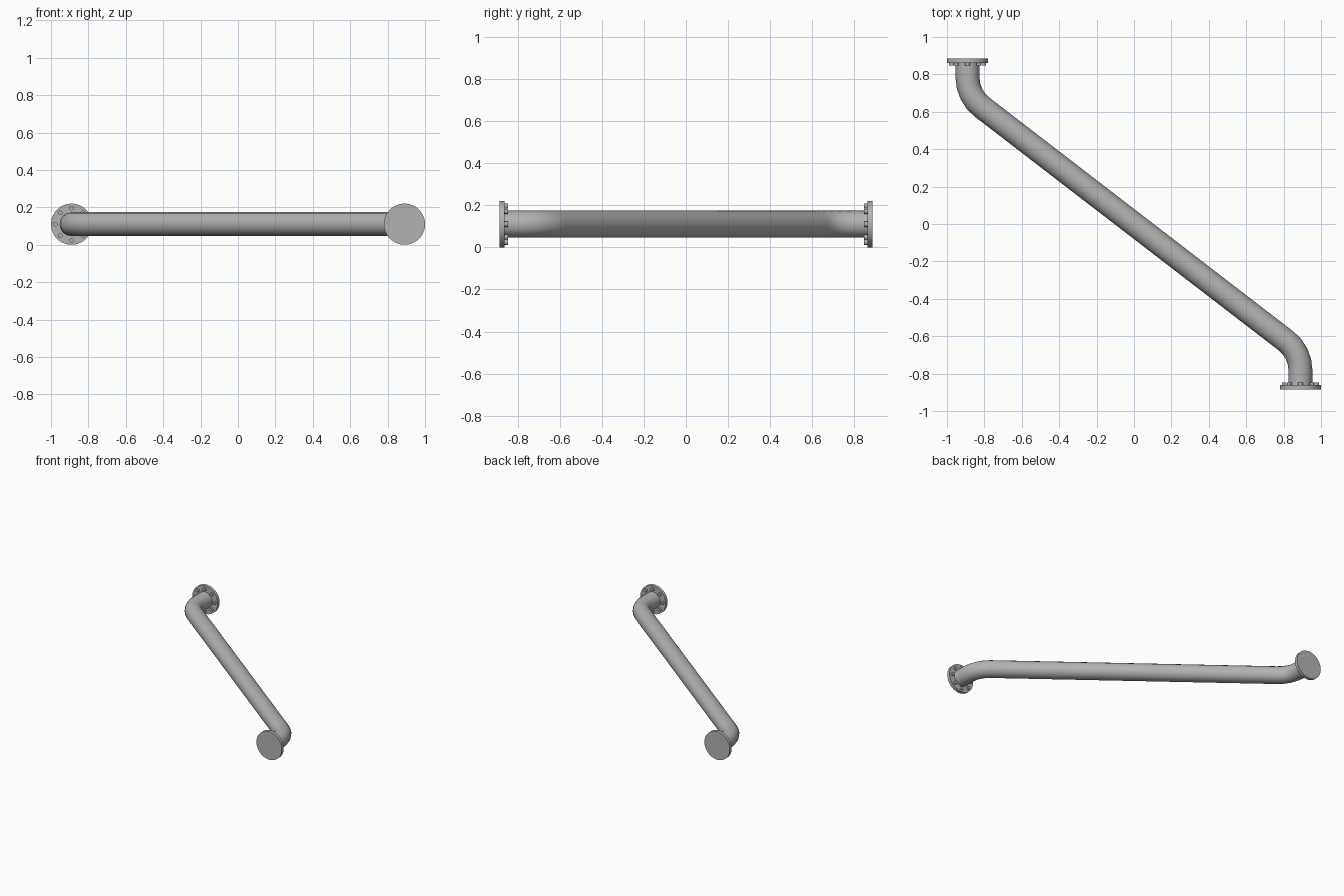
import bpy
import bmesh
import math
from mathutils import Matrix, Vector

cube = bpy.data.objects.get("Cube")
if cube:
    bpy.data.objects.remove(cube, do_unlink=True)

steel = bpy.data.materials.new("grey_steel")
steel.use_nodes = True
COLOUR = (0.45, 0.45, 0.45, 1)
steel.diffuse_color = COLOUR
steel.node_tree.nodes["Principled BSDF"].inputs["Base Color"].default_value = COLOUR

END_X, END_Y, MID_Z = 0.89, 0.886, 0.11
PIPE_R, BEND_R, FLANGE_R = 0.064, 0.2, 0.11
FLANGE_T, BOLT_T, BOLT_R = 0.024, 0.015, 0.0125
BOLT_RING, BOLT_COUNT, BEND_STEPS = 0.086, 8, 4


def finish(obj):
    """Give the part its material and smooth its round sides."""
    obj.data.materials.append(steel)
    bpy.ops.object.select_all(action="DESELECT")
    obj.select_set(True)
    bpy.context.view_layer.objects.active = obj
    bpy.ops.object.shade_smooth_by_angle(angle=math.radians(35))


def add_disc(bm, x, z, radius, y_from, y_to, sides):
    """Add a solid cylinder lying along y."""
    place = Matrix.Translation((x, (y_from + y_to) / 2, z)) @ Matrix.Rotation(math.pi / 2, 4, "X")
    bmesh.ops.create_cone(bm, cap_ends=True, segments=sides, radius1=radius,
                          radius2=radius, depth=abs(y_to - y_from), matrix=place)


def make_object(name, bm):
    mesh = bpy.data.meshes.new(name)
    bm.to_mesh(mesh)
    bm.free()
    obj = bpy.data.objects.new(name, mesh)
    bpy.context.collection.objects.link(obj)
    finish(obj)


# Pipe: one bend at the back, its mirror through the centre at the front
turn = math.radians(52.5)
bend_y = 0.783
half = [Vector((-END_X, END_Y - FLANGE_T / 2, MID_Z))]
for i in range(BEND_STEPS + 1):
    a = turn * i / BEND_STEPS
    half.append(Vector((-END_X + BEND_R * (1 - math.cos(a)), bend_y - BEND_R * math.sin(a), MID_Z)))
path = half + [Vector((-p.x, -p.y, p.z)) for p in reversed(half)]

curve = bpy.data.curves.new("pipe", "CURVE")
curve.dimensions = "3D"
curve.bevel_depth = PIPE_R
curve.bevel_resolution = 6
spline = curve.splines.new("POLY")
spline.points.add(len(path) - 1)
for point, p in zip(spline.points, path):
    point.co = (*p, 1)
pipe = bpy.data.objects.new("pipe", curve)
bpy.context.collection.objects.link(pipe)
bpy.ops.object.select_all(action="DESELECT")
pipe.select_set(True)
bpy.context.view_layer.objects.active = pipe
bpy.ops.object.convert(target="MESH")
finish(bpy.context.view_layer.objects.active)

# Flange plate and bolt ring at each end
for label, side in (("back", 1), ("front", -1)):
    x = -side * END_X
    inner = side * (END_Y - FLANGE_T)
    bm = bmesh.new()
    add_disc(bm, x, MID_Z, FLANGE_R, side * END_Y, inner, 48)
    make_object(label + "_flange", bm)

    bm = bmesh.new()
    for i in range(BOLT_COUNT):
        a = math.tau * i / BOLT_COUNT
        add_disc(bm, x + BOLT_RING * math.cos(a), MID_Z + BOLT_RING * math.sin(a),
                 BOLT_R, inner + side * 0.002, inner - side * BOLT_T, 12)
    make_object(label + "_bolts", bm)
